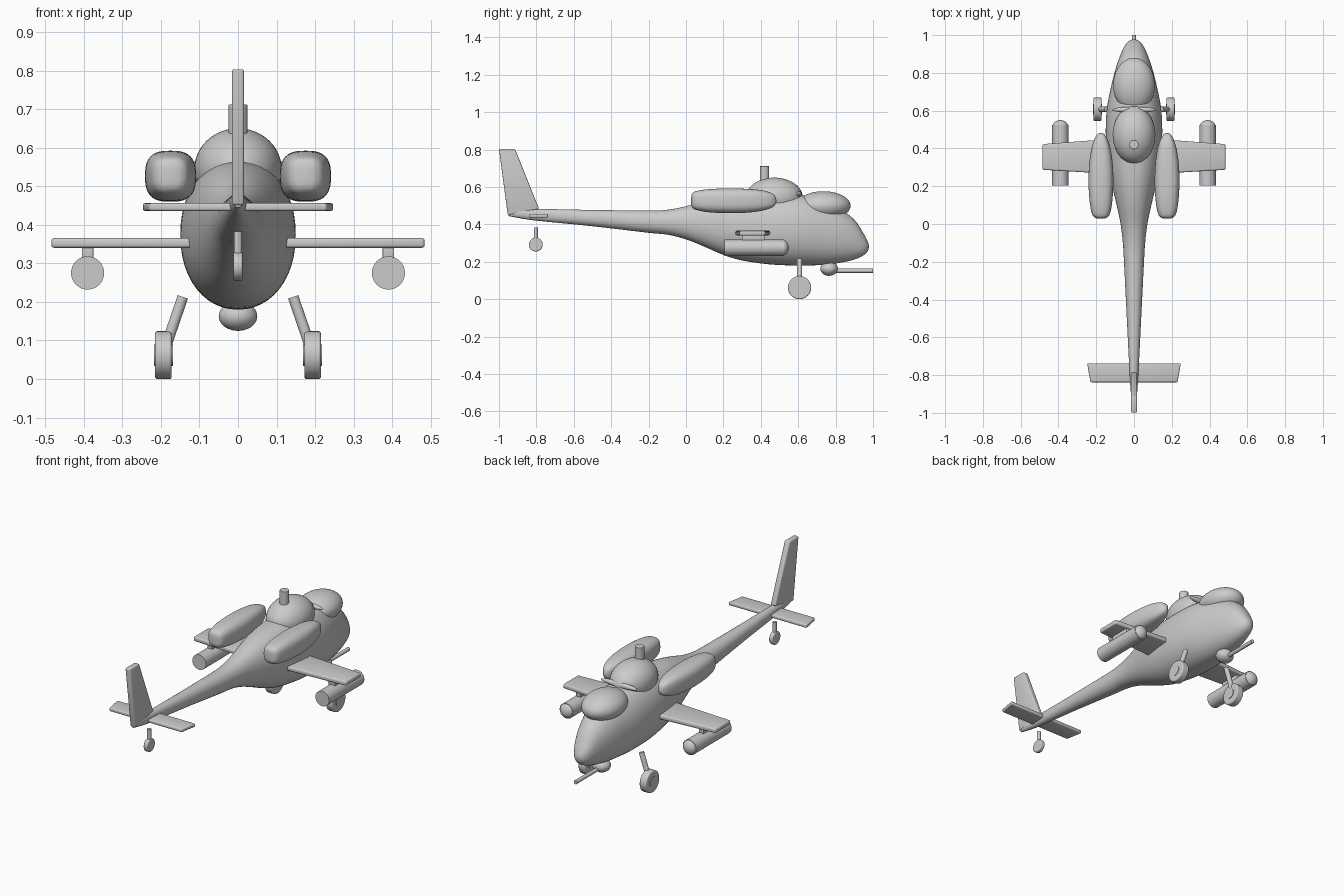
import bpy, bmesh, math
from mathutils import Vector

if "Cube" in bpy.data.objects:
    bpy.data.objects.remove(bpy.data.objects["Cube"])

grey = bpy.data.materials.new("light_grey")
grey.diffuse_color = (0.6, 0.6, 0.6, 1)
grey.use_nodes = True
grey.node_tree.nodes["Principled BSDF"].inputs["Base Color"].default_value = grey.diffuse_color


def finish(ob, name, angle=35):
    ob.name = name
    ob.data.materials.clear()
    ob.data.materials.append(grey)
    bpy.ops.object.select_all(action='DESELECT')
    ob.select_set(True)
    bpy.context.view_layer.objects.active = ob
    bpy.ops.object.shade_smooth_by_angle(angle=math.radians(angle))
    return ob


def from_bmesh(bm, name, angle=35):
    bmesh.ops.recalc_face_normals(bm, faces=bm.faces)
    me = bpy.data.meshes.new(name)
    bm.to_mesh(me)
    bm.free()
    ob = bpy.data.objects.new(name, me)
    bpy.context.collection.objects.link(ob)
    return finish(ob, name, angle)


def smooth_sections(secs, steps):
    """Catmull-Rom interpolation of section tuples."""
    out = []
    for i in range(len(secs) - 1):
        p0, p1 = secs[max(i - 1, 0)], secs[i]
        p2, p3 = secs[i + 1], secs[min(i + 2, len(secs) - 1)]
        for s in range(steps):
            t = s / steps
            out.append(tuple(0.5 * (2 * b + (c - a) * t + (2 * a - 5 * b + 4 * c - d) * t * t
                             + (3 * b - a - 3 * c + d) * t ** 3)
                             for a, b, c, d in zip(p0, p1, p2, p3)))
    return out + [secs[-1]]


def loft(name, secs, power, cx=0, n=48, steps=4):
    """Sections are (y, half width, bottom z, top z)."""
    bm = bmesh.new()
    rings = []
    for y, w, lo, hi in smooth_sections(secs, steps):
        ring = []
        for k in range(n):
            a = 2 * math.pi * k / n
            c, s = math.cos(a), math.sin(a)
            ring.append(bm.verts.new((
                cx + w * math.copysign(abs(c) ** (2 / power), c), y,
                (lo + hi) / 2 + (hi - lo) / 2 * math.copysign(abs(s) ** (2 / power), s))))
        rings.append(ring)
    for a, b in zip(rings, rings[1:]):
        for k in range(n):
            bm.faces.new((a[k], a[(k + 1) % n], b[(k + 1) % n], b[k]))
    bm.faces.new(rings[0])
    bm.faces.new(rings[-1])
    return from_bmesh(bm, name, 60)


def ellipsoid(name, loc, r):
    bpy.ops.mesh.primitive_uv_sphere_add(segments=40, ring_count=24, location=loc)
    ob = bpy.context.object
    ob.scale = r
    return finish(ob, name, 60)


def rod(name, a, b, r, bevel=0.0):
    a, b = Vector(a), Vector(b)
    bpy.ops.mesh.primitive_cylinder_add(vertices=32, radius=r, depth=(b - a).length,
                                        location=(a + b) / 2)
    ob = bpy.context.object
    ob.rotation_euler = (b - a).to_track_quat('Z', 'Y').to_euler()
    if bevel:
        m = ob.modifiers.new("round", 'BEVEL')
        m.width, m.segments = bevel, 3
    return finish(ob, name)


def plate(name, pts, thick, bevel):
    """Prism from an outline; thick is the extrusion vector, centred."""
    bm = bmesh.new()
    t = Vector(thick)
    f = bm.faces.new([bm.verts.new(Vector(p) - t / 2) for p in pts])
    ext = bmesh.ops.extrude_face_region(bm, geom=[f])
    bmesh.ops.translate(bm, vec=t, verts=[v for v in ext['geom'] if isinstance(v, bmesh.types.BMVert)])
    bmesh.ops.recalc_face_normals(bm, faces=bm.faces)
    bmesh.ops.bevel(bm, geom=bm.edges[:], offset=bevel, segments=3, profile=0.5, affect='EDGES')
    return from_bmesh(bm, name, 40)


# fuselage with tail boom
loft("fuselage", [
    (-0.95, 0.010, 0.445, 0.475), (-0.90, 0.016, 0.435, 0.482), (-0.80, 0.023, 0.420, 0.483),
    (-0.50, 0.038, 0.390, 0.477), (-0.20, 0.053, 0.355, 0.474), (-0.10, 0.059, 0.345, 0.478),
    (0.0, 0.071, 0.320, 0.497), (0.10, 0.092, 0.280, 0.527), (0.20, 0.115, 0.237, 0.550),
    (0.30, 0.134, 0.207, 0.561), (0.45, 0.149, 0.186, 0.566), (0.60, 0.145, 0.180, 0.558),
    (0.72, 0.123, 0.183, 0.530), (0.82, 0.098, 0.194, 0.485), (0.90, 0.070, 0.212, 0.425),
    (0.95, 0.045, 0.235, 0.350), (0.972, 0.022, 0.258, 0.308), (0.978, 0.003, 0.280, 0.286)], 2.15)

# cockpit canopies, frame between them, rotor mast
ellipsoid("front_canopy", (0, 0.735, 0.500), (0.110, 0.145, 0.077))
ellipsoid("rear_canopy", (0, 0.472, 0.545), (0.113, 0.152, 0.105))
ellipsoid("canopy_frame", (0, 0.605, 0.562), (0.115, 0.016, 0.016))
rod("rotor_mast", (0, 0.42, 0.60), (0, 0.42, 0.712), 0.025, 0.003)

# tail fin and stabilizer
plate("tail_fin", [(0, -1.0, 0.803), (0, -0.914, 0.803), (0, -0.785, 0.482), (0, -0.953, 0.450)],
      (0.032, 0, 0), 0.007)
plate("tail_stabilizer", [(-0.248, -0.738, 0.446), (0.248, -0.738, 0.446),
                          (0.230, -0.838, 0.446), (-0.230, -0.838, 0.446)], (0, 0, 0.02), 0.006)

# tail wheel
rod("tail_strut", (0, -0.803, 0.30), (0, -0.803, 0.383), 0.011)
rod("tail_wheel", (-0.012, -0.803, 0.292), (0.012, -0.803, 0.292), 0.037, 0.005)

# gun turret
ellipsoid("gun_turret", (0, 0.765, 0.163), (0.05, 0.047, 0.038))
rod("gun_barrel", (0, 0.77, 0.152), (0, 1.0, 0.152), 0.011)

for side, s in (("left", -1), ("right", 1)):
    # engine pods
    loft(side + "_engine", [
        (0.028, 0.012, 0.505, 0.545), (0.034, 0.032, 0.490, 0.566), (0.055, 0.048, 0.477, 0.578),
        (0.12, 0.060, 0.465, 0.588), (0.22, 0.066, 0.460, 0.592), (0.32, 0.062, 0.462, 0.590),
        (0.40, 0.050, 0.472, 0.583), (0.45, 0.034, 0.486, 0.570), (0.475, 0.018, 0.502, 0.553),
        (0.483, 0.004, 0.52, 0.53)], 2.8, cx=s * 0.175)
    # stub wing, pylon and rocket pod
    plate(side + "_wing", [(s * 0.08, 0.453, 0.353), (s * 0.484, 0.423, 0.353),
                           (s * 0.484, 0.287, 0.353), (s * 0.08, 0.263, 0.353)], (0, 0, 0.026), 0.008)
    plate(side + "_pylon", [(s * 0.375, 0.30, 0.330), (s * 0.405, 0.30, 0.330),
                            (s * 0.405, 0.42, 0.330), (s * 0.375, 0.42, 0.330)], (0, 0, 0.04), 0.002)
    rod(side + "_rocket_pod", (s * 0.39, 0.205, 0.275), (s * 0.39, 0.525, 0.275), 0.043)
    ellipsoid(side + "_pod_nose", (s * 0.39, 0.515, 0.275), (0.042, 0.035, 0.042))
    # main landing gear
    rod(side + "_strut", (s * 0.143, 0.607, 0.213), (s * 0.187, 0.607, 0.085), 0.014)
    rod(side + "_wheel", (s * 0.172, 0.607, 0.062), (s * 0.215, 0.607, 0.062), 0.062, 0.006)
    rod(side + "_wheel_hub", (s * 0.169, 0.607, 0.062), (s * 0.218, 0.607, 0.062), 0.028)
